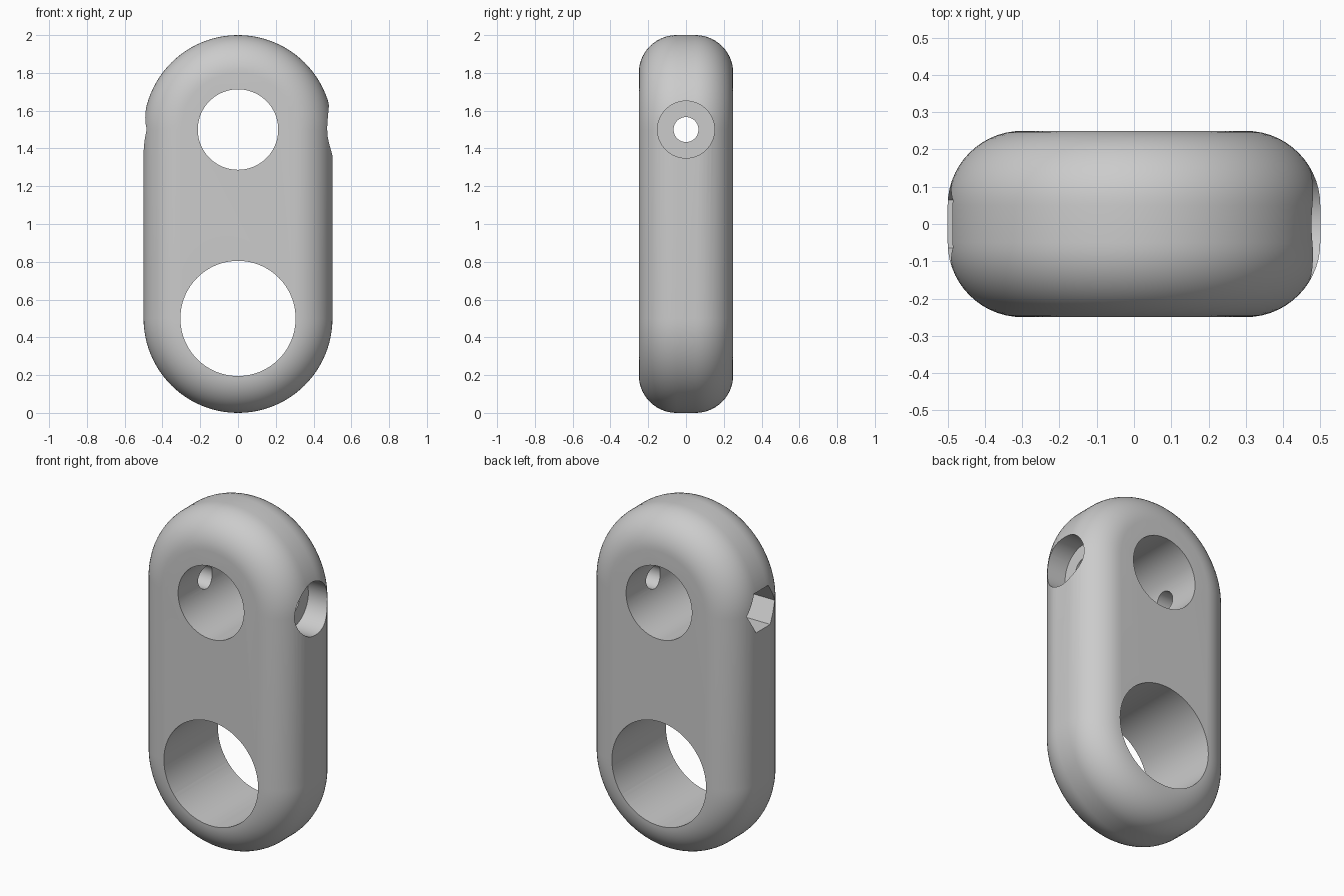
import bpy, bmesh
from math import sin, cos, pi, radians

default = bpy.data.objects.get("Cube")
if default:
    bpy.data.objects.remove(default, do_unlink=True)

grey = bpy.data.materials.new("plain grey")
grey.use_nodes = True
grey.diffuse_color = (0.6, 0.6, 0.6, 1)
grey.node_tree.nodes["Principled BSDF"].inputs["Base Color"].default_value = grey.diffuse_color

RADIUS, HALF_DEPTH, FILLET = 0.5, 0.25, 0.2
LOW, HIGH = 0.5, 1.5      # centres of the two rounded ends
ARC, STEPS = 48, 14


def outline(r):
    """Capsule outline of radius r in the xz plane."""
    pts = [(r * cos(pi * i / ARC), HIGH + r * sin(pi * i / ARC)) for i in range(ARC + 1)]
    return pts + [(-x, LOW + HIGH - z) for x, z in pts]


def make_body():
    """Loft capsule outlines from front to back with rounded rims."""
    core = RADIUS - FILLET
    rim = [(core + FILLET * sin(a), HALF_DEPTH - FILLET + FILLET * cos(a))
           for a in (pi / 2 * i / STEPS for i in range(STEPS + 1))]
    sections = [(r, -y) for r, y in rim] + [(r, y) for r, y in reversed(rim)]
    bm = bmesh.new()
    rings = [[bm.verts.new((x, y, z)) for x, z in outline(r)] for r, y in sections]
    for a, b in zip(rings, rings[1:]):
        n = len(a)
        for i in range(n):
            j = (i + 1) % n
            bm.faces.new((a[i], a[j], b[j], b[i]))
    bm.faces.new(rings[0])
    bm.faces.new(rings[-1])
    bmesh.ops.recalc_face_normals(bm, faces=bm.faces)
    mesh = bpy.data.meshes.new("link_body")
    bm.to_mesh(mesh)
    bm.free()
    mesh.materials.append(grey)
    obj = bpy.data.objects.new("link_body", mesh)
    bpy.context.collection.objects.link(obj)
    return obj


def drill(obj, r, start, end, axis, z, sides=96):
    """Cut a straight hole along the x or y axis."""
    mid = (start + end) / 2
    along_x = axis == "x"
    bpy.ops.mesh.primitive_cylinder_add(
        vertices=sides, radius=r, depth=end - start,
        location=(mid, 0, z) if along_x else (0, mid, z),
        rotation=(0, radians(90), 0) if along_x else (radians(90), 0, 0))
    cutter = bpy.context.object
    cutter.hide_render = True
    cutter.data.materials.append(grey)
    mod = obj.modifiers.new("hole", 'BOOLEAN')
    mod.operation = 'DIFFERENCE'
    mod.solver = 'EXACT'
    mod.object = cutter
    bpy.ops.object.select_all(action='DESELECT')
    obj.select_set(True)
    bpy.context.view_layer.objects.active = obj
    bpy.ops.object.modifier_apply(modifier=mod.name)
    bpy.data.objects.remove(cutter, do_unlink=True)


body = make_body()
# Two through holes from front to back
drill(body, 0.305, -0.5, 0.5, "y", LOW)
drill(body, 0.213, -0.5, 0.5, "y", HIGH)
# Cross bolt: shaft, round head recess on the left, hexagonal nut pocket on the right
drill(body, 0.066, -0.7, 0.7, "x", HIGH, 48)
drill(body, 0.151, 0.35, 0.7, "x", HIGH, 64)
drill(body, 0.13, -0.7, -0.3, "x", HIGH, 6)

bpy.ops.object.shade_smooth_by_angle(angle=radians(30))
